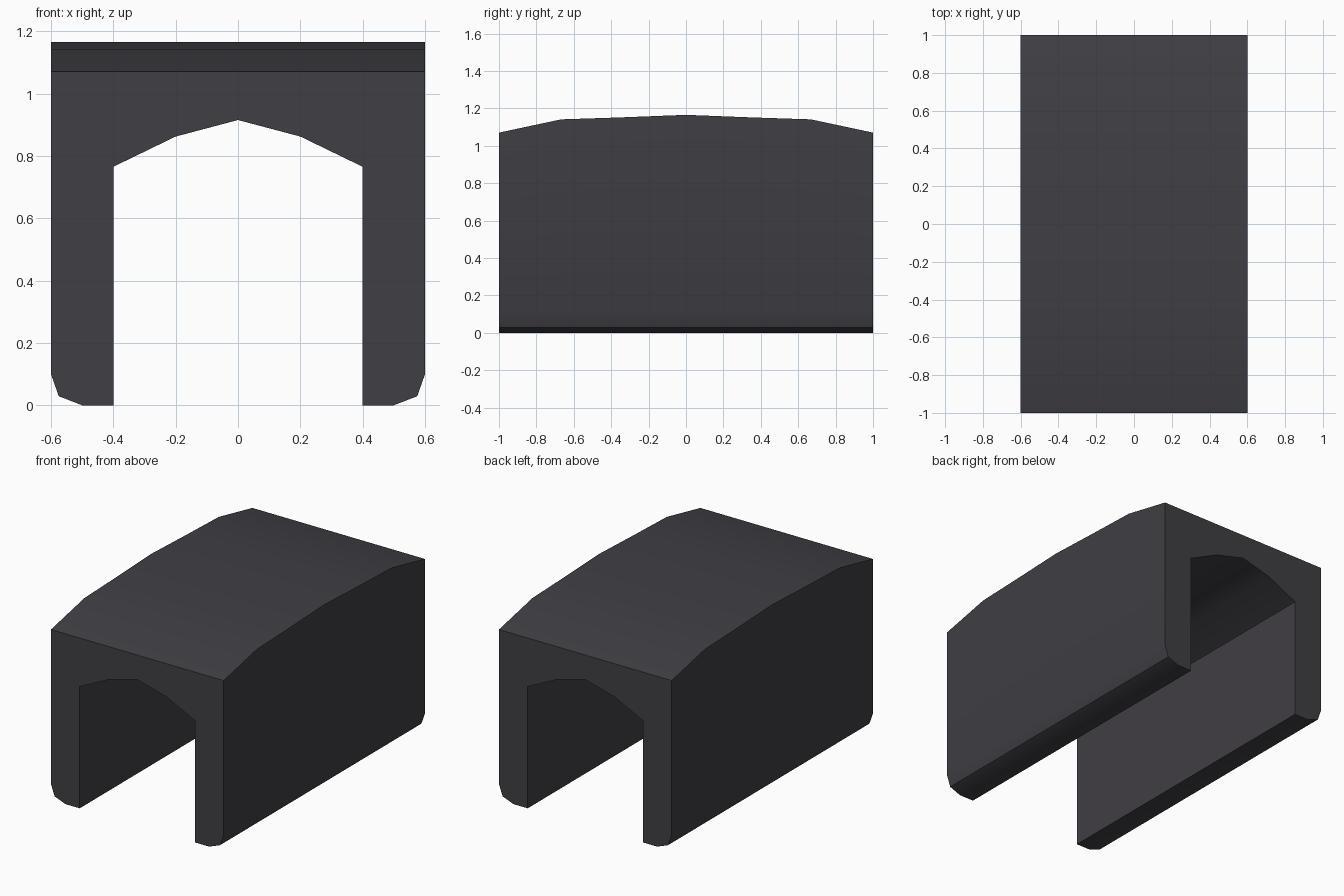
import bpy, bmesh, math

if "Cube" in bpy.data.objects:
    bpy.data.objects.remove(bpy.data.objects["Cube"])

# Single dark grey material
mat = bpy.data.materials.new("dark grey")
mat.diffuse_color = (0.051, 0.049, 0.058, 1)
mat.use_nodes = True
mat.node_tree.nodes["Principled BSDF"].inputs["Base Color"].default_value = mat.diffuse_color

# Right half of the cross-section (x, z), from the roof edge down and up to the arch crown
half = [(0.6, None), (0.6, 0.1), (0.575, 0.029), (0.5, 0.0),
        (0.4, 0.0), (0.4, 0.765), (0.2, 0.862), (0.0, 0.915)]
section = half + [(-x, z) for x, z in reversed(half[:-1])]

# Roof height at stations along the length
roof = [(1.0, 1.07), (0.667, 1.141), (0.36, 1.151), (0.0, 1.165)]
stations = [(-y, z) for y, z in roof] + [(y, z) for y, z in reversed(roof[:-1])]

# Arched tunnel body: sweep the section, with the roof edge following the hump
bm = bmesh.new()
rings = [[bm.verts.new((x, y, top if z is None else z)) for x, z in section]
         for y, top in stations]
n = len(section)
for a, b in zip(rings, rings[1:]):
    for i in range(n):
        j = (i + 1) % n
        bm.faces.new((a[i], a[j], b[j], b[i]))

# End walls: left and right halves of each end
for ring in (rings[0], rings[-1]):
    bm.faces.new(ring)
bmesh.ops.recalc_face_normals(bm, faces=bm.faces[:])

mesh = bpy.data.meshes.new("tunnel_body")
bm.to_mesh(mesh)
bm.free()
body = bpy.data.objects.new("tunnel_body", mesh)
body.data.materials.append(mat)
bpy.context.collection.objects.link(body)
bpy.context.view_layer.objects.active = body
body.select_set(True)
bpy.ops.object.shade_smooth_by_angle(angle=math.radians(30))
